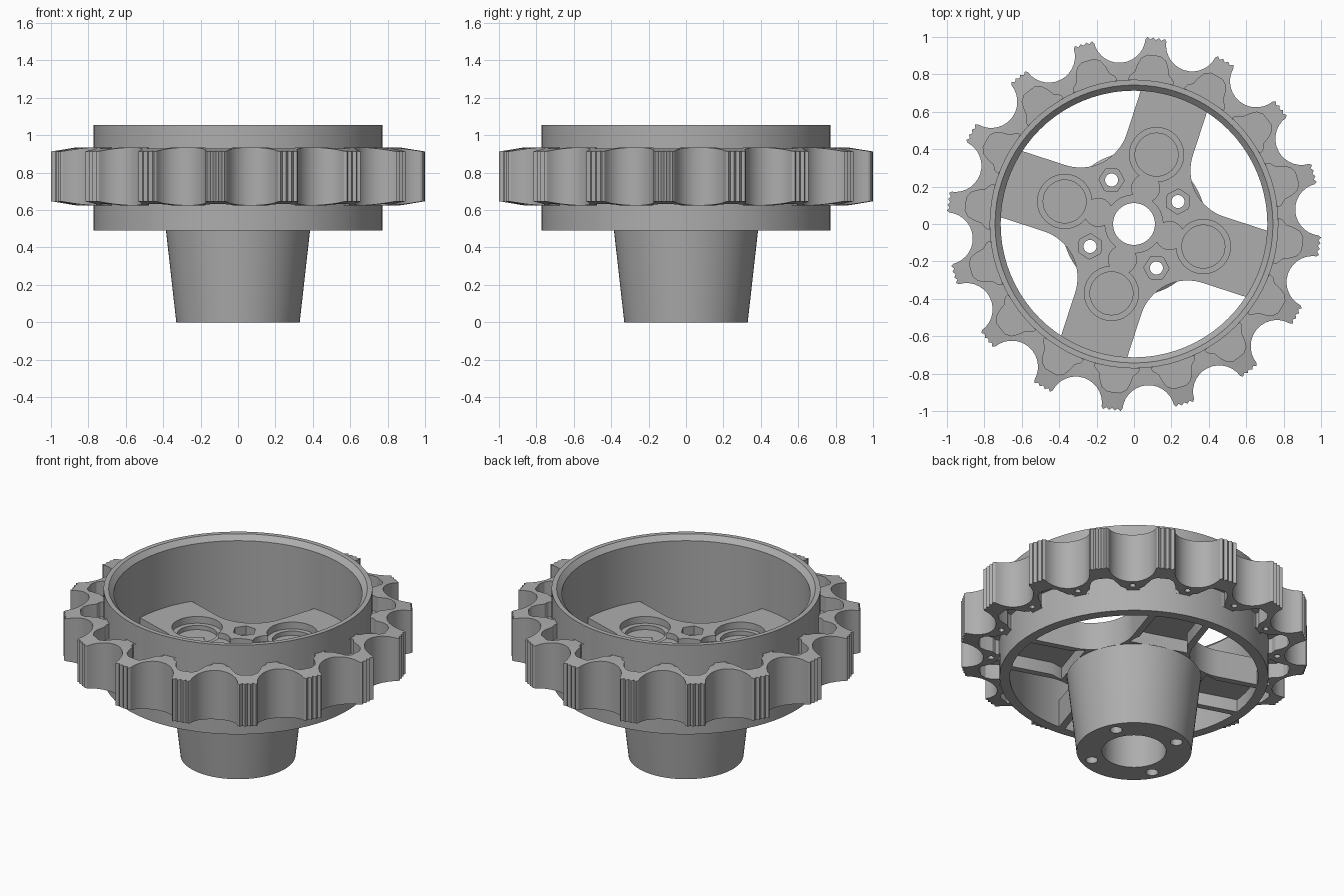
import bpy, bmesh
from math import sin, cos, pi, radians, hypot
from mathutils import Matrix

cube = bpy.data.objects.get("Cube")
if cube:
    bpy.data.objects.remove(cube)

grey = bpy.data.materials.new("cast_grey")
grey.use_nodes = True
GREY = (0.42, 0.42, 0.42, 1)
grey.diffuse_color = GREY
grey.node_tree.nodes["Principled BSDF"].inputs["Base Color"].default_value = GREY

TEETH = 16
TOOTH_ANGLE = radians(83.2)
SPOKE_ANGLE = radians(72)
MID_Z = 0.78


def turn(angle, pts):
    return [(x * cos(angle) - y * sin(angle), x * sin(angle) + y * cos(angle)) for x, y in pts]


def circle(r, x=0, n=40):
    return [(x + r * cos(2 * pi * i / n), r * sin(2 * pi * i / n)) for i in range(n)]


def mirrored(half):
    return half + [(x, -y) for x, y in reversed(half)]


def around(pts, count, start):
    return [turn(start + 2 * pi * k / count, pts) for k in range(count)]


def finish(bm, name):
    bmesh.ops.recalc_face_normals(bm, faces=bm.faces)
    mesh = bpy.data.meshes.new(name)
    bm.to_mesh(mesh)
    bm.free()
    mesh.materials.append(grey)
    obj = bpy.data.objects.new(name, mesh)
    bpy.context.collection.objects.link(obj)
    return obj


def skin(bm, loops, closed=False):
    """Bridge matching vertex loops with quads."""
    rings = [[bm.verts.new(p) for p in loop] for loop in loops]
    pairs = list(zip(rings, rings[1:]))
    if closed:
        pairs.append((rings[-1], rings[0]))
    for a, b in pairs:
        for i in range(len(a)):
            j = (i + 1) % len(a)
            bm.faces.new((a[i], a[j], b[j], b[i]))
    return rings


def prisms(name, outlines, z0, z1):
    bm = bmesh.new()
    for pts in outlines:
        rings = skin(bm, [[(x, y, z) for x, y in pts] for z in (z0, z1)])
        for ring in rings:
            bm.faces.new(ring)
    return finish(bm, name)


def lathe(name, profile, n=80):
    bm = bmesh.new()
    skin(bm, [[(x, y, z) for x, y in circle(r, n=n)] for r, z in profile], closed=True)
    return finish(bm, name)


def activate(obj):
    bpy.ops.object.select_all(action="DESELECT")
    obj.select_set(True)
    bpy.context.view_layer.objects.active = obj


def cut(obj, outlines, z0, z1):
    cutter = prisms("cutter", outlines, z0, z1)
    mod = obj.modifiers.new("cut", "BOOLEAN")
    mod.operation, mod.solver, mod.object = "DIFFERENCE", "EXACT", cutter
    activate(obj)
    bpy.ops.object.modifier_apply(modifier=mod.name)
    bpy.data.objects.remove(cutter)


def smooth(obj):
    activate(obj)
    bpy.ops.object.shade_smooth_by_angle(angle=radians(30))


# Drum rim with a chamfered inner lip
rim = lathe("drum_rim", [(0.772, 0.49), (0.772, 1.055), (0.743, 1.055), (0.713, 1.025), (0.713, 0.49)])

# Toothed ring: round valleys, ridged tips, slightly thinner toward the tips
valley = [(1.005 + 0.14 * cos(t), 0.14 * sin(t))
          for t in (radians(260 - 160 * i / 14) for i in range(15))]
tip_angles = [0.15 + (2 * pi / TEETH - 0.30) * i / 6 for i in range(7)]
tip = [((0.99 if i % 2 else 1.003) * cos(a), (0.99 if i % 2 else 1.003) * sin(a))
       for i, a in enumerate(tip_angles)]
outline = [p for seg in around(valley + tip, TEETH, TOOTH_ANGLE + pi / TEETH) for p in seg]


def ring_loop(limit, side):
    loop = []
    for x, y in outline:
        r = hypot(x, y)
        s = min(r, limit) / r
        drop = max(0, min(r, limit) - 0.865) * 0.16
        loop.append((x * s, y * s, MID_Z + side * (0.155 - drop)))
    return loop


bm = bmesh.new()
skin(bm, [ring_loop(0.75, -1), ring_loop(0.862, -1), ring_loop(2, -1),
          ring_loop(2, 1), ring_loop(0.862, 1), ring_loop(0.75, 1)], closed=True)
teeth = finish(bm, "toothed_ring")

# Weight-saving pockets in each tooth, and small blind holes underneath
pocket = mirrored([(0.765, 0.12), (0.785, 0.115), (0.81, 0.09), (0.85, 0.08),
                   (0.885, 0.065), (0.905, 0.035)])
pockets = around(pocket, TEETH, TOOTH_ANGLE)
cut(teeth, pockets, MID_Z + 0.06, 1.1)
cut(teeth, pockets, 0.5, MID_Z - 0.06)
cut(teeth, around(circle(0.018, 0.822, 12), TEETH, TOOTH_ANGLE + pi / TEETH), 0.5, 0.70)

# Four-spoke web with filleted corners
W, R = 0.186, 0.26
arc = [(W + R + R * cos(t), W + R + R * sin(t))
       for t in (radians(270 - 90 * i / 16) for i in range(17))]
quarter = [(0.72, W)] + arc + [(W, 0.72)]
web_outline = [p for seg in around(quarter, 4, SPOKE_ANGLE) for p in seg]
web = prisms("spoke_web", [web_outline], 0.49, 0.665)

# Tapered hub
hub = lathe("tapered_hub", [(0.33, 0), (0.385, 0.49), (0.37, 0.50), (0.184, 0.50), (0.184, 0)])

# Hollow underside between the spoke ribs
under = mirrored([(0.375, 0.18), (0.45, 0.146), (0.735, 0.146)][::-1])
cut(web, around(under, 4, SPOKE_ANGLE), 0.4, 0.57)

# Round stepped recesses, linking scallops and centre recess on top
cut(web, around(circle(0.145, 0.39), 4, SPOKE_ANGLE), 0.622, 0.8)
cut(web, around(circle(0.115, 0.39), 4, SPOKE_ANGLE), 0.595, 0.8)
cut(web, around(circle(0.075, 0.20, 28), 4, SPOKE_ANGLE), 0.628, 0.8)
cut(web, [circle(0.155)], 0.636, 0.8)
cut(web, [circle(0.112)], 0.4, 0.8)
cut(web, [circle(0.184, n=80)], 0.4, 0.58)

# Bolt holes with hexagonal nut seats
bolt_angle = SPOKE_ANGLE + pi / 4
holes = around(circle(0.035, 0.264, 20), 4, bolt_angle)
cut(web, around(circle(0.068, 0.264, 6), 4, bolt_angle), 0.61, 0.8)
cut(web, holes, 0.4, 0.8)
cut(hub, holes, -0.1, 0.6)

for part in (rim, teeth, web, hub):
    smooth(part)
